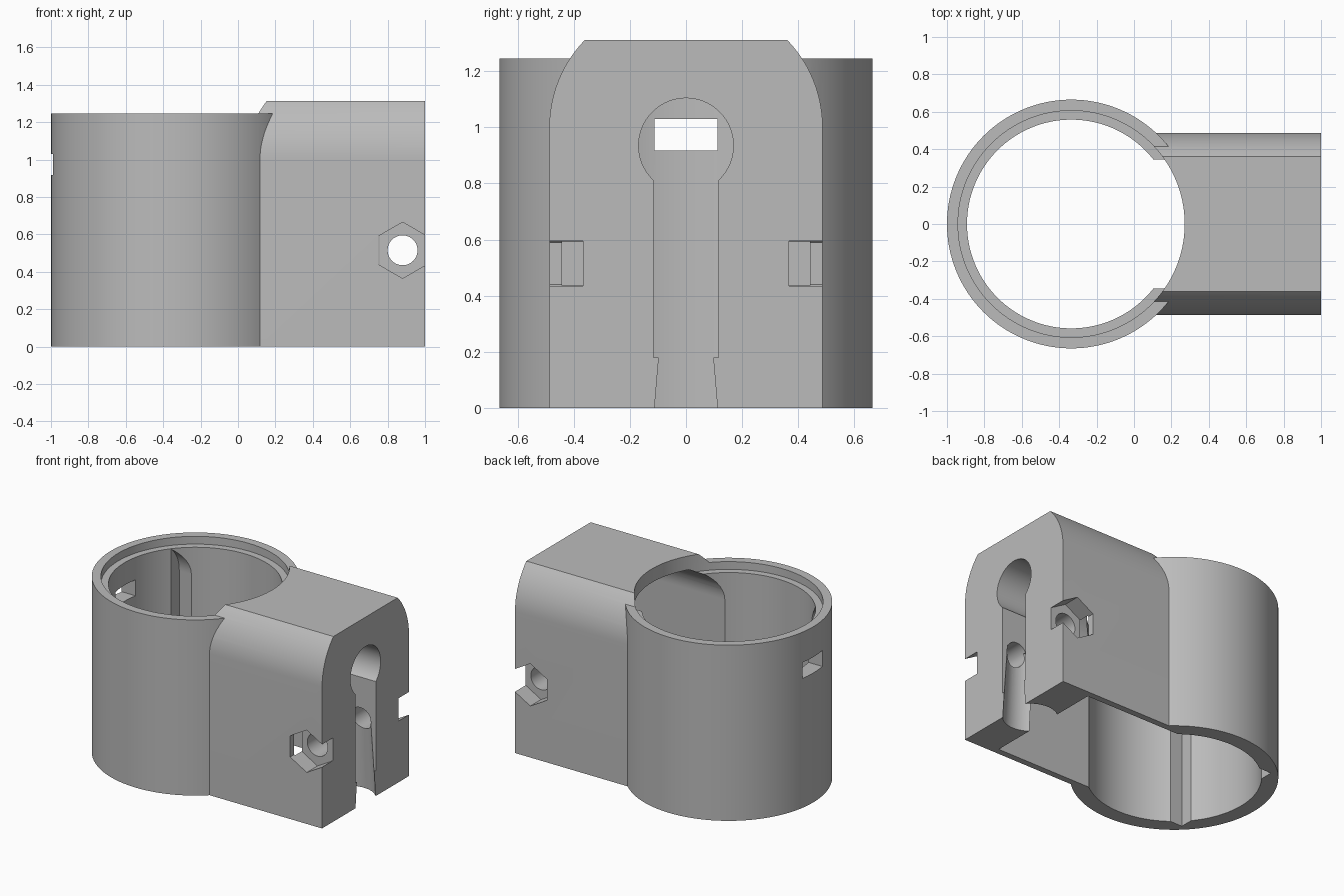
import bpy, bmesh, math
from mathutils import Vector

if "Cube" in bpy.data.objects:
    bpy.data.objects.remove(bpy.data.objects["Cube"])

CX = -0.335  # ring axis

grey = bpy.data.materials.new("light_grey")
grey.diffuse_color = (0.5, 0.5, 0.5, 1)
grey.use_nodes = True
grey.node_tree.nodes["Principled BSDF"].inputs["Base Color"].default_value = grey.diffuse_color


def prism(name, pts, axis, a, b, scale=1.0):
    """Extrude a closed 2D outline along an axis from a to b."""
    place = {"x": lambda u, v, t: (t, u, v),
             "y": lambda u, v, t: (u, t, v),
             "z": lambda u, v, t: (u, v, t)}[axis]
    bm = bmesh.new()
    lo = [bm.verts.new(place(u, v, a)) for u, v in pts]
    hi = [bm.verts.new(place(u, v, b)) for u, v in pts]
    bm.faces.new(lo)
    bm.faces.new(hi)
    n = len(pts)
    for i in range(n):
        j = (i + 1) % n
        bm.faces.new((lo[i], lo[j], hi[j], hi[i]))
    bmesh.ops.recalc_face_normals(bm, faces=bm.faces)
    me = bpy.data.meshes.new(name)
    bm.to_mesh(me)
    bm.free()
    ob = bpy.data.objects.new(name, me)
    bpy.context.collection.objects.link(ob)
    me.materials.append(grey)
    return ob


def circle(u, v, r, n=128, start=0.0):
    return [(u + r * math.cos(start + 2 * math.pi * i / n),
             v + r * math.sin(start + 2 * math.pi * i / n)) for i in range(n)]


def rect(u0, u1, v0, v1):
    return [(u0, v0), (u1, v0), (u1, v1), (u0, v1)]


def arched(half, z0, z_bend, top_half, z_top, steps=12):
    """Upright outline with shoulders that curve in to a flat top."""
    d, h = half - top_half, z_top - z_bend
    r = (d * d + h * h) / (2 * d)
    end = math.asin(h / r)
    right = [(half, z0)]
    for i in range(steps + 1):
        t = end * i / steps
        right.append((half - r + r * math.cos(t), z_bend + r * math.sin(t)))
    return right + [(-u, v) for u, v in reversed(right)]


def boolean(target, tool, op):
    mod = target.modifiers.new(op.lower(), "BOOLEAN")
    mod.operation, mod.object, mod.solver = op, tool, "EXACT"
    bpy.context.view_layer.objects.active = target
    bpy.ops.object.modifier_apply(modifier=mod.name)
    bpy.data.objects.remove(tool, do_unlink=True)


# ring housing joined with the arched clamp block
body = prism("clamp_housing", circle(CX, 0, 0.665), "z", 0, 1.245)
block = prism("block", arched(0.487, 0, 1.0, 0.36, 1.312), "x", -0.05, 1.0)
boolean(body, block, "UNION")

cutters = [
    # bore and the wider lid recess above it
    prism("bore", circle(CX, 0, 0.558), "z", -0.1, 1.5),
    prism("lid_recess", circle(CX, 0, 0.606), "z", 1.19, 1.5),
    # long inner cavity, its left corners nick the bore wall
    prism("cavity", arched(0.442, -0.1, 1.0, 0.30, 1.215), "x", -0.77, 0.757),
    # window in the ring wall
    prism("window", rect(-0.112, 0.112, 0.917, 1.03), "x", -1.2, -0.7),
    # keyhole: round top, slot, flared bottom
    prism("keyhole_top", circle(0, 0.935, 0.169, 64), "x", 0.6, 1.2),
    prism("keyhole_slot", rect(-0.115, 0.115, 0.18, 0.9), "x", 0.6, 1.2),
    # cross bolt hole
    prism("bolt_hole", circle(0.88, 0.515, 0.08, 48), "y", -0.7, 0.7),
]
# hexagonal nut pockets on both sides
for s in (-1, 1):
    cutters.append(prism("nut_pocket", circle(0.88, 0.515, 0.15, 6, math.pi / 2),
                         "y", s * 0.367, s * 0.7))
# tapered relief at the foot of the keyhole
bpy.ops.mesh.primitive_cone_add(vertices=64, radius1=0.178, radius2=0.148,
                                depth=0.6, location=(0.865, 0, 0.25))
cutters.append(bpy.context.object)

for c in cutters:
    boolean(body, c, "DIFFERENCE")

# one flat colour, smooth curved walls with crisp edges
body.data.materials.clear()
body.data.materials.append(grey)
for p in body.data.polygons:
    p.material_index = 0
bpy.ops.object.select_all(action="DESELECT")
body.select_set(True)
bpy.context.view_layer.objects.active = body
bpy.ops.object.shade_smooth_by_angle(angle=math.radians(25))
